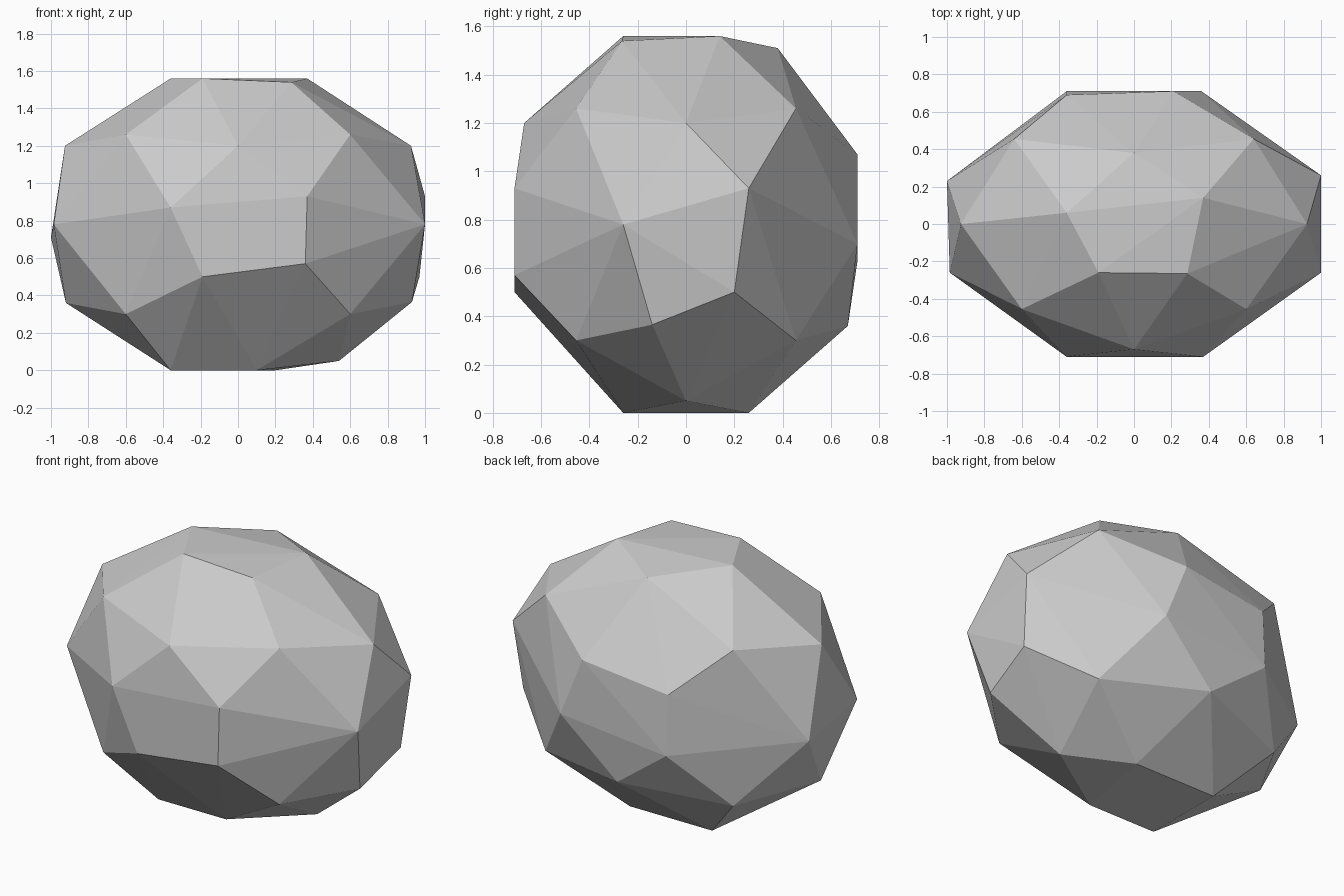
import bpy
import bmesh

default_cube = bpy.data.objects.get("Cube")
if default_cube:
    bpy.data.objects.remove(default_cube, do_unlink=True)

HEIGHT = 1.56
MIDDLE = HEIGHT / 2


def flat_material(name, colour):
    material = bpy.data.materials.new(name)
    material.use_nodes = True
    material.diffuse_color = colour
    shader = next(node for node in material.node_tree.nodes if node.type == "BSDF_PRINCIPLED")
    shader.inputs["Base Color"].default_value = colour
    return material


def hull_object(name, points, material):
    """Wrap a closed, flat-sided skin around a cloud of corner points."""
    bm = bmesh.new()
    for point in points:
        bm.verts.new(point)
    result = bmesh.ops.convex_hull(bm, input=bm.verts)
    # Drop any corner that ended up inside the skin
    unused = [v for v in bm.verts if not v.link_faces]
    bmesh.ops.delete(bm, geom=unused, context="VERTS")
    bmesh.ops.recalc_face_normals(bm, faces=bm.faces)
    for face in bm.faces:
        face.smooth = False
    mesh = bpy.data.meshes.new(name)
    bm.to_mesh(mesh)
    bm.free()
    mesh.materials.append(material)
    rock = bpy.data.objects.new(name, mesh)
    bpy.context.scene.collection.objects.link(rock)
    return rock


# Eight main corners, slightly wider towards the back
signs = (-1, 1)
corners = [
    (side * (.62 + .02 * depth), depth * .455, MIDDLE + level * .48)
    for side in signs for depth in signs for level in signs
]

# Chipped facets: each side of the boulder is an irregular small plate
top_plate = [(x, y, HEIGHT) for x, y in ((-.36, .06), (-.19, -.26), (.37, .14))]
top_plate += [(.285, -.265, 1.54), (0, .38, 1.51)]

bottom_plate = [(x, y, 0) for x, y in ((-.36, -.26), (.1, -.26), (.2, .26), (-.36, .26))]
bottom_plate += [(.54, 0, .05)]

front_plate = [(x, -.71, z) for x, z in ((-.36, .87), (.37, .93), (-.19, .5), (.36, .57))]
back_plate = [(x, .71, z) for x, z in ((.21, 1.07), (.36, .7), (-.36, .63))]
back_plate += [(-.36, .69, 1)]

left_plate = [(1, .26, .93), (1, -.26, .78), (.97, .2, .5), (.93, -.14, .365)]
right_plate = [(-.985, -.26, .78), (-1, .23, .71), (-.92, 0, .36)]

# Ridge points that round off the shoulders between the plates
shoulders = [(side * .925, 0, 1.2) for side in signs]
shoulders += [(0, -.67, 1.2), (0, .67, .36)]

stone = flat_material("stone grey", (.6, .6, .6, 1))
hull_object(
    "boulder",
    corners + top_plate + bottom_plate + front_plate + back_plate
    + left_plate + right_plate + shoulders,
    stone,
)
